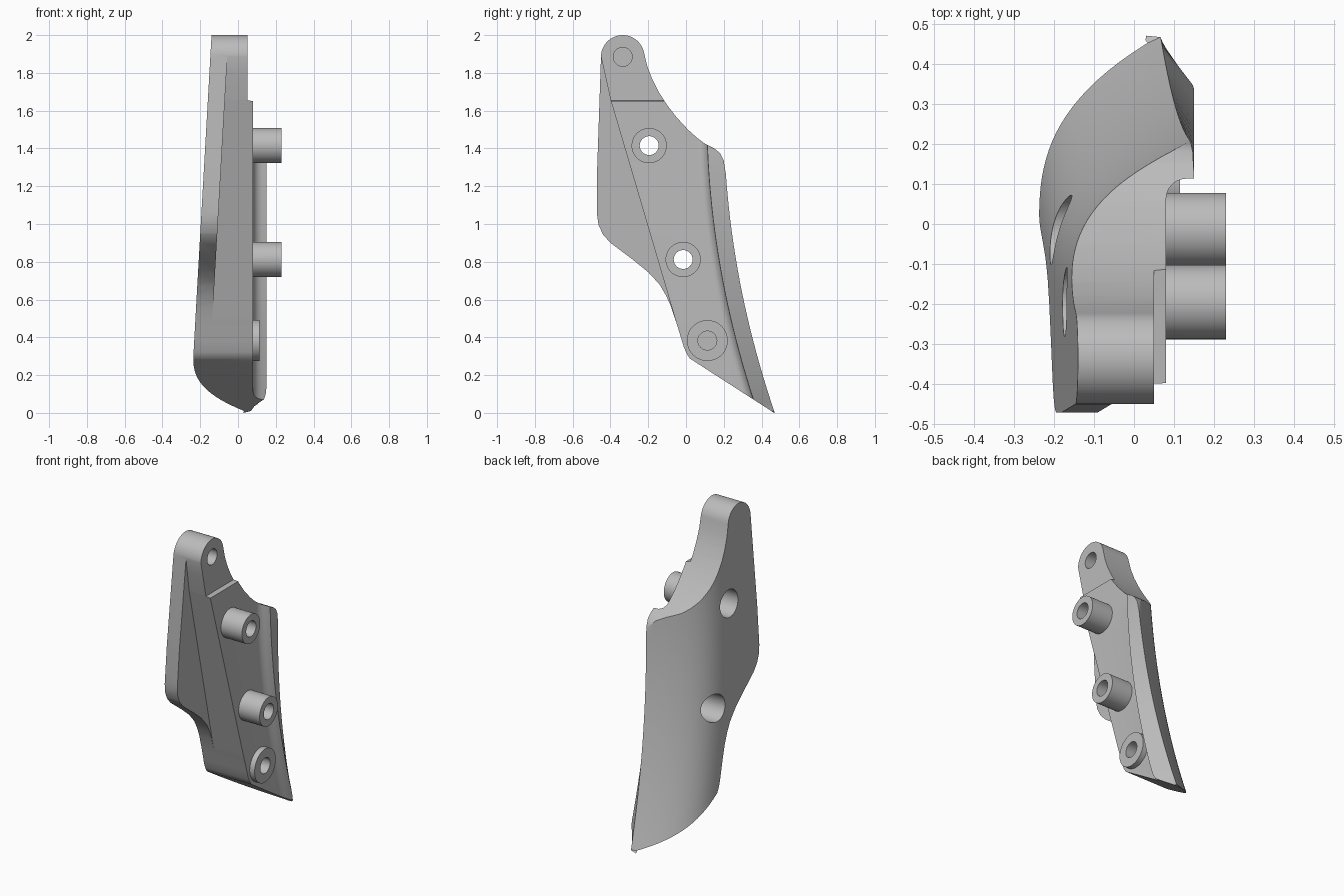
import bpy, bmesh, math
from mathutils import Matrix

cube = bpy.data.objects.get("Cube")
if cube:
    bpy.data.objects.remove(cube, do_unlink=True)

grey = bpy.data.materials.new("light_grey")
grey.use_nodes = True
grey.diffuse_color = (0.5, 0.5, 0.5, 1)
grey.node_tree.nodes["Principled BSDF"].inputs["Base Color"].default_value = (0.5, 0.5, 0.5, 1)


def make(name, bm):
    bmesh.ops.recalc_face_normals(bm, faces=bm.faces)
    mesh = bpy.data.meshes.new(name)
    bm.to_mesh(mesh)
    bm.free()
    mesh.materials.append(grey)
    obj = bpy.data.objects.new(name, mesh)
    bpy.context.collection.objects.link(obj)
    return obj


def loft(name, rings):
    """Closed solid through rings with equal point counts."""
    bm = bmesh.new()
    loops = [[bm.verts.new(p) for p in ring] for ring in rings]
    for a, b in zip(loops, loops[1:]):
        for i in range(len(a)):
            j = (i + 1) % len(a)
            bm.faces.new((a[i], a[j], b[j], b[i]))
    bm.faces.new(loops[0])
    bm.faces.new(loops[-1])
    return make(name, bm)


def rod(name, y, z, r, x0, x1):
    """Cylinder lying along x."""
    bm = bmesh.new()
    place = Matrix.Translation(((x0 + x1) / 2, y, z)) @ Matrix.Rotation(math.pi / 2, 4, 'Y')
    bmesh.ops.create_cone(bm, cap_ends=True, segments=48, radius1=r, radius2=r,
                          depth=x1 - x0, matrix=place)
    return make(name, bm)


def combine(target, tool, op):
    tool.hide_render = True
    mod = target.modifiers.new(tool.name, 'BOOLEAN')
    mod.object, mod.operation, mod.solver = tool, op, 'EXACT'
    bpy.context.view_layer.objects.active = target
    bpy.ops.object.modifier_apply(modifier=mod.name)
    bpy.data.objects.remove(tool, do_unlink=True)


# Horizontal section: curved outer skin, rear lip with fillet, plate, front flange
def section(z):
    back = 0.47 - 0.34 * z + 0.107 * z * z
    flat = -0.14 - 0.057 * (2 - z)
    drop = min(1, max(0, (0.13 - z) / 0.13))
    limit = 0.15 - 0.12 * (1 - math.sqrt(1 - drop * drop))
    plate = 0.08 if z < 1.652 else 0.05
    ridge = -0.4 + (1.66 - z) * (0.295 if z < 1.66 else 0.22)
    pts = []
    for i in range(25):
        t = i / 24
        pts.append((flat + 0.32 * (1 - t) ** 3, back - 0.42 * t))
    pts += [(flat, -0.7), (flat + 0.09, -0.7), (flat + 0.09, ridge), (plate, ridge)]
    for i in range(7):
        a = math.pi / 2 * i / 6
        pts.append((plate + 0.05 * (1 - math.cos(a)), back - 0.14 + 0.05 * math.sin(a)))
    pts.append((0.15, back - 0.09))
    return [(min(x, limit), y, z) for x, y in pts]


levels = [-0.04, 0, 0.01, 0.025, 0.045, 0.07, 0.1, 0.13]
levels += [0.13 + 1.52 * i / 24 for i in range(1, 25)] + [1.655, 1.66, 1.8, 1.95, 2.1]
body = loft("bracket_body", [section(z) for z in levels])

# Side outline: rounded lug, rear shoulder, open rear, pointed foot, front flange
outline = []
for i in range(25):
    a = math.radians(180 - 170 * i / 24)
    outline.append((-0.335 + 0.115 * math.cos(a), 1.885 + 0.115 * math.sin(a)))
outline += [(-0.205, 1.835), (-0.18, 1.77), (-0.145, 1.7), (-0.1, 1.63), (-0.05, 1.565),
            (0.01, 1.5), (0.06, 1.455), (0.1, 1.425), (0.15, 1.4), (0.18, 1.375),
            (0.2, 1.335), (0.21, 1.27), (0.3, 1.2), (0.7, 0), (0.7, -0.15), (0.02, 0.288),
            (0.003, 0.315), (-0.012, 0.35), (-0.05, 0.475), (-0.08, 0.565), (-0.105, 0.62),
            (-0.14, 0.68), (-0.2, 0.745), (-0.28, 0.81), (-0.4, 0.9), (-0.44, 0.945),
            (-0.463, 0.995), (-0.471, 1.05), (-0.47, 1.3)]
profile = loft("outline_cutter", [[(x, y, z) for y, z in outline] for x in (-0.5, 0.5)])
combine(body, profile, 'INTERSECT')

# Bosses: two tall through bosses and a low one
for y, z, r, top in ((-0.195, 1.415, 0.093, 0.23), (-0.015, 0.812, 0.093, 0.23),
                     (0.113, 0.383, 0.108, 0.115)):
    combine(body, rod("boss", y, z, r, 0.03, top), 'UNION')

# Through holes with wide recesses on the outer skin
for y, z in ((-0.195, 1.415), (-0.015, 0.812)):
    combine(body, rod("bore", y, z, 0.05, -0.5, 0.5), 'DIFFERENCE')
    combine(body, rod("recess", y, z, 0.087, -0.5, 0.015), 'DIFFERENCE')

# Blind holes in the low boss and the lug
combine(body, rod("low_hole", 0.113, 0.383, 0.05, 0, 0.5), 'DIFFERENCE')
combine(body, rod("lug_hole", -0.335, 1.885, 0.05, -0.07, 0.5), 'DIFFERENCE')

bpy.ops.object.select_all(action='DESELECT')
body.select_set(True)
bpy.context.view_layer.objects.active = body
bpy.ops.object.shade_smooth_by_angle(angle=math.radians(30))
